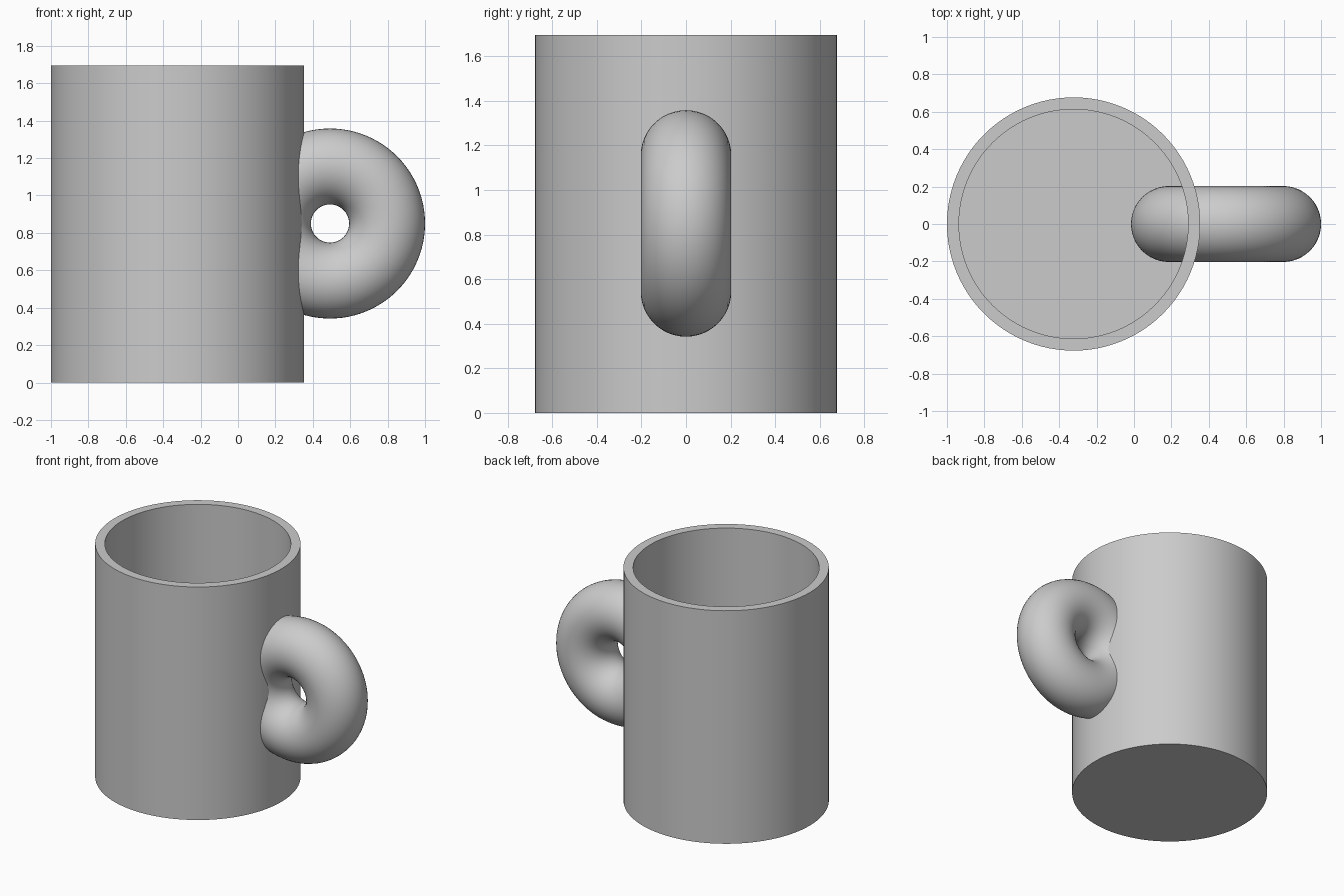
import bpy
import bmesh
import math

default = bpy.data.objects.get("Cube")
if default:
    bpy.data.objects.remove(default, do_unlink=True)

HEIGHT = 1.695
RADIUS = 0.677
WALL = 0.064
CUP_X = -0.323

clay = bpy.data.materials.new("plain grey")
clay.use_nodes = True
grey = (0.6, 0.6, 0.6, 1)
clay.diffuse_color = grey
clay.node_tree.nodes["Principled BSDF"].inputs["Base Color"].default_value = grey


def finish(obj, name):
    obj.name = name
    obj.data.materials.append(clay)
    bpy.ops.object.select_all(action="DESELECT")
    obj.select_set(True)
    bpy.context.view_layer.objects.active = obj
    bpy.ops.object.shade_smooth_by_angle(angle=math.radians(30))


# Cup: a solid cylinder whose top is inset into a rim and pushed down
bpy.ops.mesh.primitive_cylinder_add(
    vertices=96, radius=RADIUS, depth=HEIGHT, location=(CUP_X, 0, HEIGHT / 2))
cup = bpy.context.object
bm = bmesh.new()
bm.from_mesh(cup.data)
top = max(bm.faces, key=lambda f: f.calc_center_median().z)
bmesh.ops.inset_region(bm, faces=[top], thickness=WALL)
bore = bmesh.ops.extrude_discrete_faces(bm, faces=[top])["faces"]
bmesh.ops.translate(bm, verts=bore[0].verts, vec=(0, 0, WALL - HEIGHT))
bm.to_mesh(cup.data)
bm.free()
finish(cup, "cup_body")

# Handle: a complete ring that passes through the cup wall
bpy.ops.mesh.primitive_torus_add(
    major_radius=0.305, minor_radius=0.203, major_segments=96, minor_segments=48,
    location=(0.492, 0, 0.85), rotation=(math.pi / 2, 0, 0))
finish(bpy.context.object, "ring_handle")
